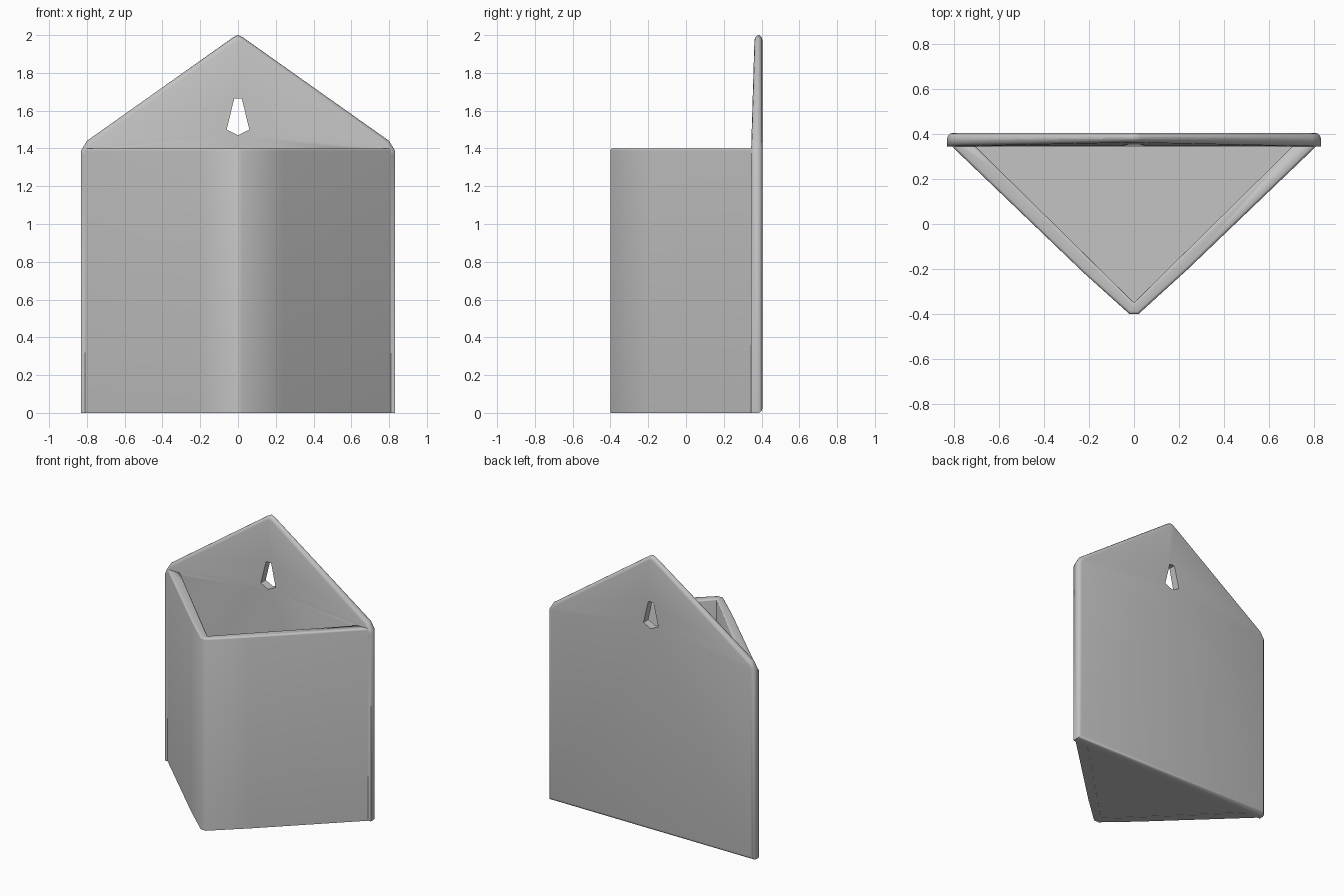
import bpy, bmesh, math

if "Cube" in bpy.data.objects:
    bpy.data.objects.remove(bpy.data.objects["Cube"])

grey = bpy.data.materials.new("plain_grey")
grey.use_nodes = True
colour = (0.55, 0.55, 0.55, 1)
grey.diffuse_color = colour
grey.node_tree.nodes["Principled BSDF"].inputs["Base Color"].default_value = colour


def fill_and_extrude(loops, offset):
    """Fill the area between closed loops and give it thickness."""
    bm = bmesh.new()
    for points in loops:
        ring = [bm.verts.new(p) for p in points]
        for a, b in zip(ring, ring[1:] + ring[:1]):
            bm.edges.new((a, b))
    bmesh.ops.triangle_fill(bm, edges=bm.edges[:], use_beauty=True)
    result = bmesh.ops.extrude_face_region(bm, geom=bm.faces[:], use_keep_orig=True)
    moved = [v for v in result["geom"] if isinstance(v, bmesh.types.BMVert)]
    bmesh.ops.translate(bm, verts=moved, vec=offset)
    bmesh.ops.recalc_face_normals(bm, faces=bm.faces[:])
    return bm


def round_edges(bm, width, rule):
    edges = [e for e in bm.edges
             if len(e.link_faces) == 2 and e.calc_face_angle(0) > 1 and rule(e)]
    bmesh.ops.bevel(bm, geom=edges, offset=width, segments=3,
                    profile=0.5, affect='EDGES')


def finish(bm, name):
    bmesh.ops.recalc_face_normals(bm, faces=bm.faces[:])
    mesh = bpy.data.meshes.new(name)
    bm.to_mesh(mesh)
    bm.free()
    mesh.materials.append(grey)
    obj = bpy.data.objects.new(name, mesh)
    bpy.context.scene.collection.objects.link(obj)
    bpy.ops.object.select_all(action='DESELECT')
    obj.select_set(True)
    bpy.context.view_layer.objects.active = obj
    bpy.ops.object.shade_smooth_by_angle(angle=math.radians(60))


def mirrored(half):
    """Complete a half outline on the other side of x = 0."""
    return half + [(-x, y) for x, y in reversed(half) if x != 0]


# Back plate: gabled panel with a drop-shaped hanging hole
FRONT, BACK, RIM = 0.345, 0.405, 1.4
gable = mirrored([(0.83, 0), (0.83, 1.39), (0.8, 1.44), (0.03, 1.985), (0, 2)])
hole = mirrored([(0, 1.47), (0.06, 1.5), (0.02, 1.665)])
bm = fill_and_extrude([[(x, FRONT, z) for x, z in loop] for loop in (gable, hole)],
                      (0, BACK - FRONT, 0))


def plate_border(edge):
    ys = [v.co.y for v in edge.verts]
    zs = [v.co.z for v in edge.verts]
    in_hole = all(abs(v.co.x) < 0.1 and v.co.z < 1.7 for v in edge.verts)
    return (not in_hole and abs(ys[0] - ys[1]) < 0.001
            and (min(ys) > 0.4 or min(zs) > 1.38))


round_edges(bm, 0.025, plate_border)
# The gable thins slightly toward its peak
for v in bm.verts:
    if v.co.z > RIM and v.co.y < 0.375:
        v.co.y += 0.03 * (v.co.z - RIM)
finish(bm, "back_plate")

# Pocket walls: V-shaped, with a softened rim
outer = [(-0.825, 0.36), (-0.22, -0.22), (-0.02, -0.4),
         (0.02, -0.4), (0.24, -0.2), (0.825, 0.36)]
inner = [(0.72, 0.36), (0, -0.35), (-0.72, 0.36)]
bm = fill_and_extrude([[(x, y, 0) for x, y in outer + inner]], (0, 0, RIM))
round_edges(bm, 0.012, lambda e: all(v.co.z > 1.39 for v in e.verts)
            and any(v.co.y < 0.35 for v in e.verts))
finish(bm, "pocket_walls")

# Pocket floor: closes the bottom of the cavity
bm = fill_and_extrude([[(-0.75, 0.36, 0.002), (0, -0.37, 0.002), (0.75, 0.36, 0.002)]],
                      (0, 0, 0.06))
finish(bm, "pocket_floor")
